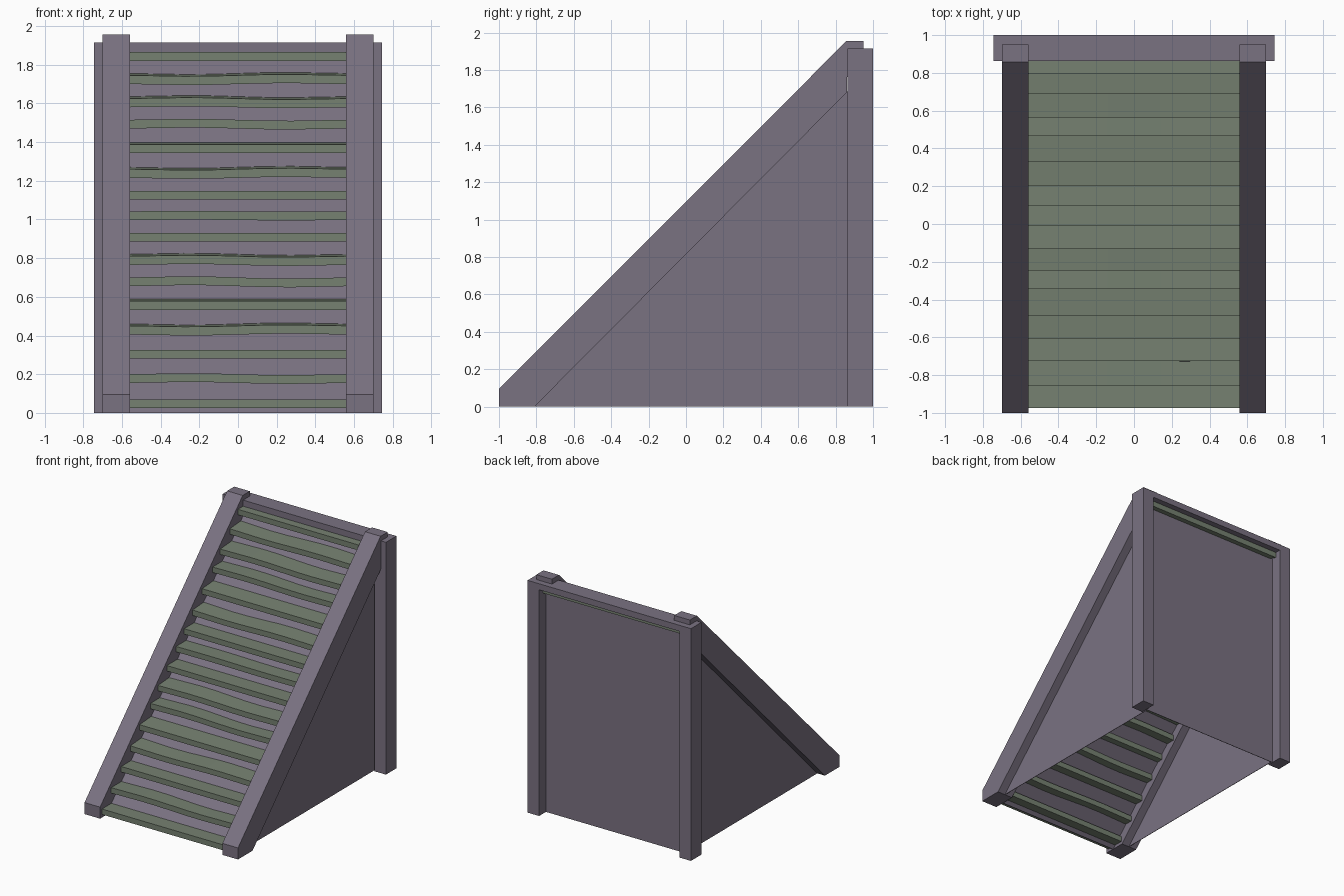
import bpy, bmesh, math

if "Cube" in bpy.data.objects:
    bpy.data.objects.remove(bpy.data.objects["Cube"])


def material(name, rgb):
    m = bpy.data.materials.new(name)
    m.diffuse_color = (*rgb, 1)
    m.use_nodes = True
    m.node_tree.nodes["Principled BSDF"].inputs["Base Color"].default_value = m.diffuse_color
    return m


FRAME = material("mauve_wood", (0.195, 0.168, 0.222))
TREAD = material("green_wood", (0.18, 0.22, 0.165))


def finish(name, bm, mat):
    bmesh.ops.recalc_face_normals(bm, faces=bm.faces)
    me = bpy.data.meshes.new(name)
    bm.to_mesh(me)
    bm.free()
    me.materials.append(mat)
    ob = bpy.data.objects.new(name, me)
    bpy.context.collection.objects.link(ob)
    return ob


def extrude_x(name, profile, x0, x1, mat=FRAME, mirror=False):
    """Side profile of (y, z) points extruded from x0 to x1."""
    bm = bmesh.new()
    face = bm.faces.new([bm.verts.new((x0, y, z)) for y, z in profile])
    new = bmesh.ops.extrude_face_region(bm, geom=[face])["geom"]
    bmesh.ops.translate(bm, vec=(x1 - x0, 0, 0),
                        verts=[v for v in new if isinstance(v, bmesh.types.BMVert)])
    ob = finish(name, bm, mat)
    if mirror:
        ob.modifiers.new("mirror", 'MIRROR').use_axis[0] = True
    return ob


def rect(y0, y1, z0, z1):
    return [(y0, z0), (y1, z0), (y1, z1), (y0, z1)]


# Sloping side beams, notched over the crossbar with a flat cap at the top
extrude_x("stringer", [(-1, 0), (-1, 0.095), (0.858, 1.955), (0.95, 1.955),
                       (0.95, 1.91), (0.866, 1.91), (0.86, 1.68), (-0.81, 0)],
          0.558, 0.70, mirror=True)

# Rear posts, top crossbar and back panel
extrude_x("rear_post", rect(0.863, 1.0, 0, 1.915), 0.64, 0.745, mirror=True)
extrude_x("top_crossbar", rect(0.863, 1.0, 1.865, 1.915), -0.64, 0.64)
extrude_x("back_panel", rect(0.907, 0.911, 0, 1.825), -0.64, 0.64)

# Thin triangular side walls, set in from the stringers
extrude_x("side_wall", [(-0.83, 0), (0.908, 0), (0.908, 1.73)], 0.627, 0.631, mirror=True)

# Thin sloping board running behind the treads
extrude_x("slope_board", [(-0.922, 0), (-0.918, 0), (0.91, 1.828), (0.906, 1.828)],
          -0.56, 0.56)

# Treads: front edge, top height and wave size of each board
fronts = [-.975, -.855, -.725, -.605, -.485, -.345, -.245, -.13,
          -.01, .095, .205, .33, .465, .565, .69, .795]
tops = [.07, .20, .325, .45, .578, .70, .81, .93,
        1.042, 1.148, 1.26, 1.388, 1.515, 1.625, 1.745, 1.865]
waves = [0, .005, 0, -.005, 0, .006, .005, 0, .002, 0, -.005, 0, .005, .005, -.005, 0]
tilted = {4, 5, 7, 11, 12, 14, 15}      # boards whose back edge sits higher
for i, (f, t, w) in enumerate(zip(fronts, tops, waves), 1):
    last = i == len(tops)
    back = f + 0.157
    rise = 0.011 if i in tilted else 0
    bm = bmesh.new()
    rings = []
    for k in range(9):
        x = 0.56 * (k / 4 - 1)
        dz = -w * math.sin(x * math.pi / 0.5) if 0 < k < 8 else 0
        wide = 0.64 / 0.56 if last else 1   # top board spans the posts at its back
        rings.append([bm.verts.new(p) for p in (
            (x, f, t - 0.045 + dz), (x * wide, back, t - 0.045 + rise + dz),
            (x * wide, back, t + rise + dz), (x, f, t + dz))])
    for a, b in zip(rings, rings[1:]):
        for j in range(4):
            n = (j + 1) % 4
            bm.faces.new((a[j], a[n], b[n], b[j]))
    bm.faces.new(rings[0])
    bm.faces.new(rings[-1])
    finish(f"tread_{i}", bm, TREAD)
